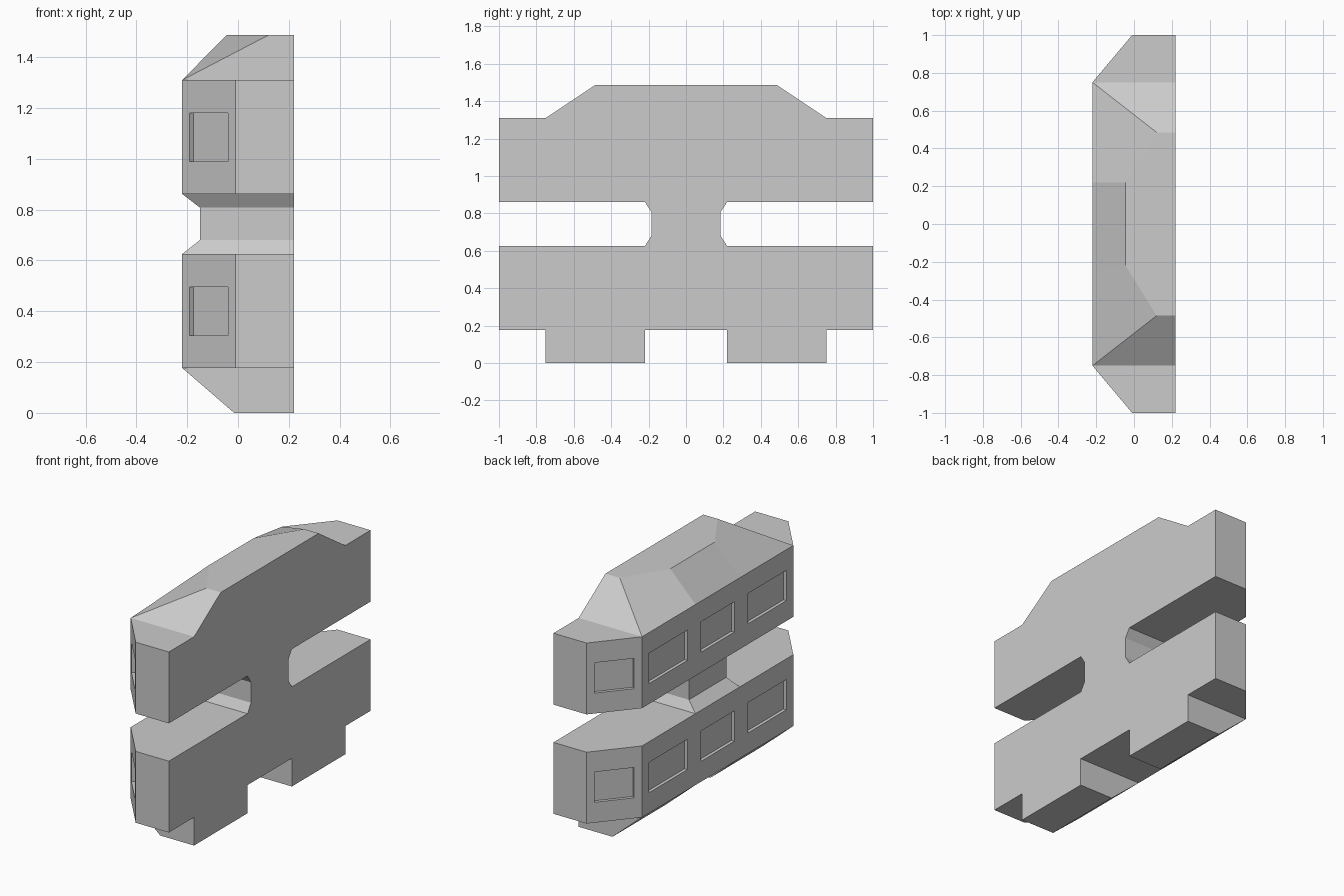
import bpy, bmesh, math
from mathutils import Matrix, Vector

if "Cube" in bpy.data.objects:
    bpy.data.objects.remove(bpy.data.objects["Cube"])

BACK, FRONT = 0.22, -0.22
Z0, H, STEP = 0.177, 0.448, 0.685        # storey base, storey height, storey spacing
TOP = Z0 + STEP + H


def make(name, verts, faces):
    me = bpy.data.meshes.new(name)
    me.from_pydata(verts, [], faces)
    ob = bpy.data.objects.new(name, me)
    bpy.context.collection.objects.link(ob)
    return ob


def fix_normals(ob):
    bm = bmesh.new()
    bm.from_mesh(ob.data)
    bmesh.ops.recalc_face_normals(bm, faces=bm.faces)
    bm.to_mesh(ob.data)
    bm.free()


def loft(name, rings, caps=True):
    n = len(rings[0])
    verts = [v for r in rings for v in r]
    faces = [(k * n + i, k * n + (i + 1) % n, (k + 1) * n + (i + 1) % n, (k + 1) * n + i)
             for k in range(len(rings) - 1) for i in range(n)]
    if caps:
        faces += [tuple(range(n))[::-1], tuple(range(len(verts) - n, len(verts)))]
    ob = make(name, verts, faces)
    fix_normals(ob)
    return ob


# Storey: canted bay plan, extruded
plan = [(BACK, -1), (-0.01, -1), (FRONT, -0.75), (FRONT, 0.75), (-0.01, 1), (BACK, 1)]
lower = loft("lower_storey", [[(x, y, z) for x, y in plan] for z in (Z0, Z0 + H)])

# Window recesses: (x, y, width, rotation) on the front and the two canted walls
cant = math.atan2(0.21, 0.25)
windows = [(FRONT, 0, 0.33, 0)]
for s in (-1, 1):
    windows += [(FRONT, s * 0.49, 0.38, 0), (-0.115, s * 0.875, 0.233, -s * cant)]
bm = bmesh.new()
for x, y, w, a in windows:
    m = (Matrix.Translation((x, y, 0.4)) @ Matrix.Rotation(a, 4, 'Z')
         @ Matrix.Diagonal((0.04, w, 0.19, 1)))
    bmesh.ops.create_cube(bm, size=1, matrix=m)
cutter = make("window_cutter", [], [])
bm.to_mesh(cutter.data)
bm.free()
cutter.hide_render = True
mod = lower.modifiers.new("windows", 'BOOLEAN')
mod.operation, mod.solver, mod.object = 'DIFFERENCE', 'EXACT', cutter
bpy.context.view_layer.objects.active = lower
bpy.ops.object.modifier_apply(modifier=mod.name)
bpy.data.objects.remove(cutter)

upper = lower.copy()
upper.name = "upper_storey"
upper.location.z = STEP
bpy.context.collection.objects.link(upper)

# Neck joining the storeys, waisted on three sides
loft("neck", [[(BACK, -w, z), (x, -w, z), (x, w, z), (BACK, w, z)]
              for x, w, z in ((FRONT, 0.22, Z0 + H), (-0.15, 0.185, 0.68),
                              (-0.15, 0.185, 0.808), (FRONT, 0.22, Z0 + STEP))], caps=False)

# Feet with sloped fronts
foot = [(FRONT, Z0), (-0.015, 0), (BACK, 0), (BACK, Z0)]
for name, s in (("left_foot", -1), ("right_foot", 1)):
    loft(name, [[(x, s * y, z) for x, z in foot] for y in (0.22, 0.75)])

# Hipped roof; each side has six points, -y side first
half = [(FRONT, 0.22, TOP), (FRONT, 0.75, TOP), (BACK, 0.75, TOP),
        (-0.045, 0.22, 1.487), (0.12, 0.485, 1.487), (BACK, 0.485, 1.487)]
verts = [(x, s * y, z) for s in (-1, 1) for x, y, z in half]
faces = [(0, 3, 9, 6), (3, 4, 5, 11, 10, 9), (2, 8, 11, 5), (0, 1, 2, 8, 7, 6)]
for o in (0, 6):
    faces += [(1 + o, o, 3 + o, 4 + o), (1 + o, 4 + o, 5 + o, 2 + o)]
roof = make("roof", verts, faces)
fix_normals(roof)
